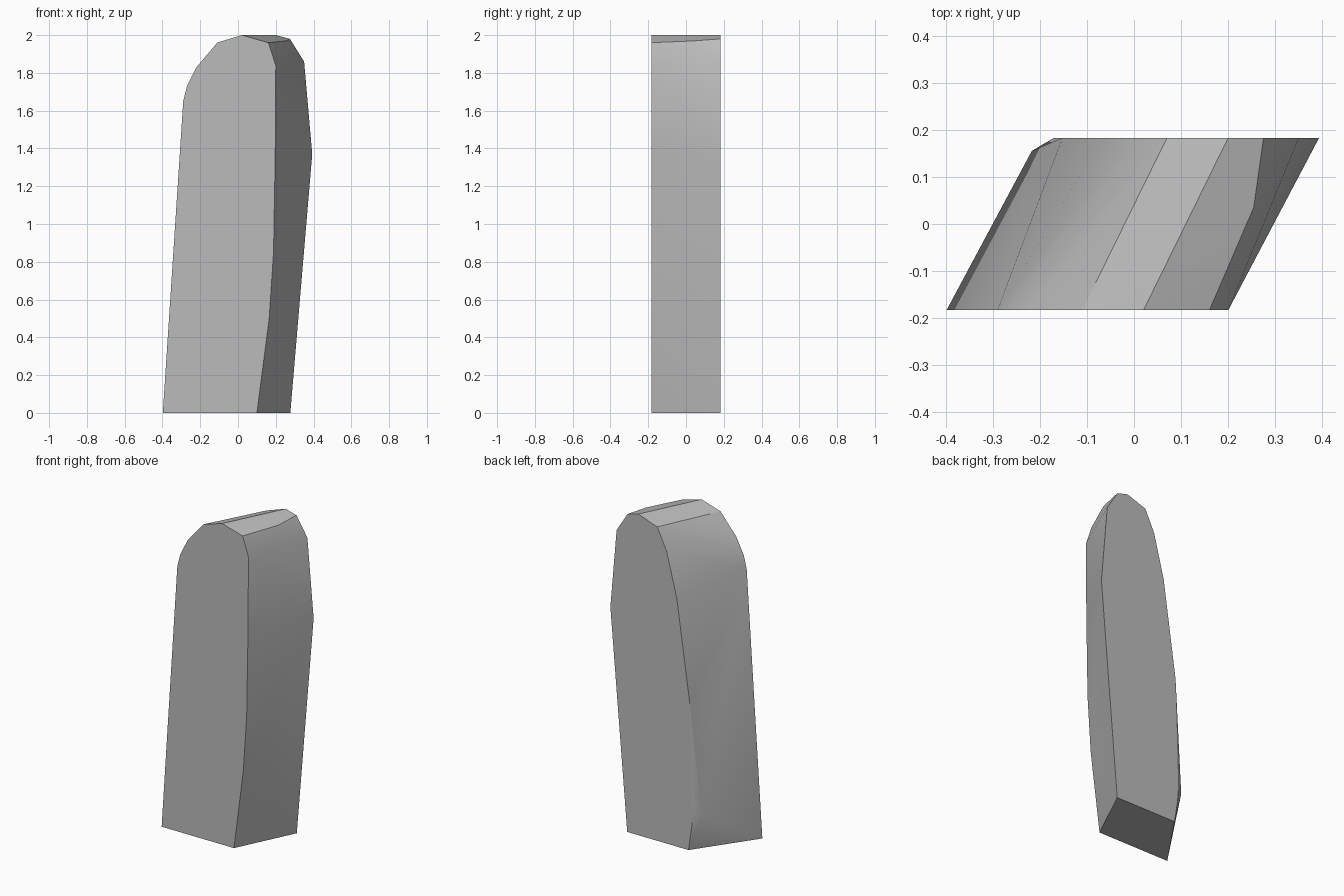
import bpy
import bmesh
import math

cube = bpy.data.objects.get("Cube")
if cube:
    bpy.data.objects.remove(cube, do_unlink=True)

HALF_DEPTH = 0.183

# Outlines of the two flat ends, as (x, z)
front_outline = [(-0.398, 0), (-0.29, 1.65), (-0.27, 1.73), (-0.22, 1.83),
                 (-0.11, 1.96), (0.02, 2), (0.16, 1.96), (0.2, 1.84),
                 (0.197, 1.37), (0.188, 0.85), (0.165, 0.5), (0.1, 0)]
back_outline = [(-0.145, 0), (-0.168, 0.15), (-0.17, 0.28), (-0.152, 0.93),
                (-0.065, 1.545), (0.005, 1.82), (0.07, 1.955), (0.2, 2),
                (0.275, 1.98), (0.35, 1.86), (0.393, 1.37), (0.277, 0)]
# Chipped corners that lie between the ends
chips = [(-0.217, 0.155, 0.22), (0.254, 0.035, 1.969)]

points = [(x, -HALF_DEPTH, z) for x, z in front_outline]
points += [(x, HALF_DEPTH, z) for x, z in back_outline]
points += chips

# Wrap the points in one convex stone slab and clean up the flat faces
bm = bmesh.new()
for p in points:
    bm.verts.new(p)
hull = bmesh.ops.convex_hull(bm, input=bm.verts[:])
unused = [v for v in bm.verts if not v.link_faces]
bmesh.ops.delete(bm, geom=unused, context='VERTS')
bmesh.ops.dissolve_limit(bm, angle_limit=math.radians(0.5),
                         verts=bm.verts[:], edges=bm.edges[:])
bmesh.ops.recalc_face_normals(bm, faces=bm.faces[:])
mesh = bpy.data.meshes.new("stone_slab")
bm.to_mesh(mesh)
bm.free()

slab = bpy.data.objects.new("stone_slab", mesh)
bpy.context.collection.objects.link(slab)

# Plain grey stone
stone = bpy.data.materials.new("grey_stone")
stone.use_nodes = True
grey = (0.5, 0.5, 0.5, 1)
stone.diffuse_color = grey
stone.node_tree.nodes["Principled BSDF"].inputs["Base Color"].default_value = grey
mesh.materials.append(stone)

# Worn, softly shaded sides with crisp ends and ridges
bpy.ops.object.select_all(action='DESELECT')
slab.select_set(True)
bpy.context.view_layer.objects.active = slab
bpy.ops.object.shade_smooth_by_angle(angle=math.radians(30))
